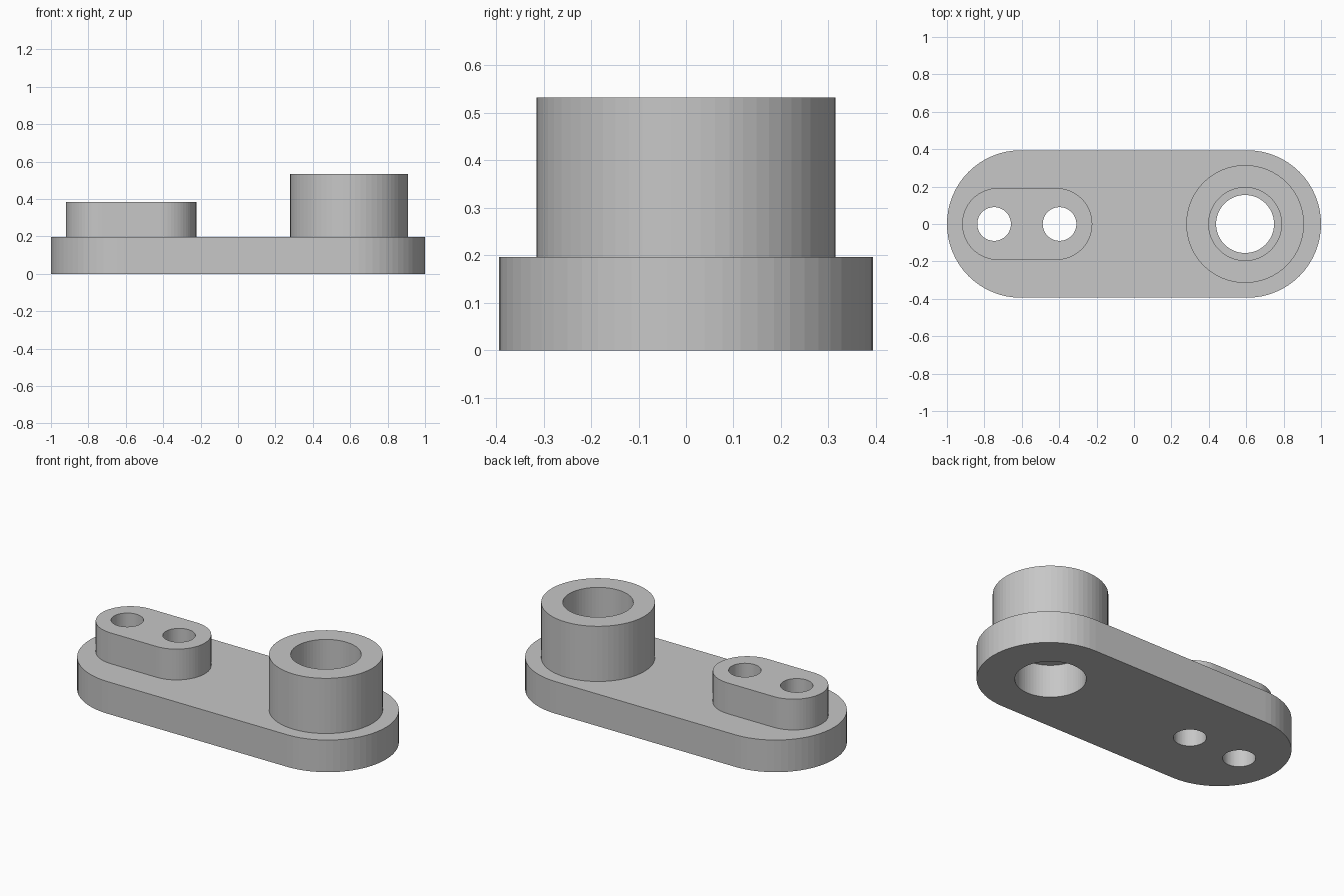
import bpy
import bmesh
from math import cos, sin, pi

cube = bpy.data.objects.get("Cube")
if cube:
    bpy.data.objects.remove(cube, do_unlink=True)

grey = bpy.data.materials.new("plain_grey")
grey.use_nodes = True
colour = (0.57, 0.57, 0.57, 1)
grey.diffuse_color = colour
grey.node_tree.nodes["Principled BSDF"].inputs["Base Color"].default_value = colour

HALF_ARC = 32  # segments in each rounded end


def stadium(name, x_left, x_right, radius, z_low, z_high):
    """Upright prism with round ends centred on x_left and x_right; a cylinder if equal."""
    points = []
    for centre, start in ((x_right, -pi / 2), (x_left, pi / 2)):
        # A plain cylinder shares its seam points between the two arcs
        count = HALF_ARC if x_left == x_right else HALF_ARC + 1
        for i in range(count):
            a = start + pi * i / HALF_ARC
            points.append((centre + radius * cos(a), radius * sin(a), z_low))
    bm = bmesh.new()
    face = bm.faces.new([bm.verts.new(p) for p in points])
    top = bmesh.ops.extrude_face_region(bm, geom=[face])["geom"]
    verts = [v for v in top if isinstance(v, bmesh.types.BMVert)]
    bmesh.ops.translate(bm, verts=verts, vec=(0, 0, z_high - z_low))
    bmesh.ops.recalc_face_normals(bm, faces=bm.faces[:])
    mesh = bpy.data.meshes.new(name)
    bm.to_mesh(mesh)
    bm.free()
    mesh.materials.append(grey)
    obj = bpy.data.objects.new(name, mesh)
    bpy.context.collection.objects.link(obj)
    return obj


def combine(body, other, operation):
    """Apply a boolean to the body and discard the other object."""
    mod = body.modifiers.new(operation, "BOOLEAN")
    mod.operation = operation
    mod.solver = "EXACT"
    mod.object = other
    other.hide_render = True
    bpy.context.view_layer.objects.active = body
    bpy.ops.object.modifier_apply(modifier=mod.name)
    bpy.data.objects.remove(other, do_unlink=True)


PLATE_TOP = 0.196
PAD_TOP = 0.384
BOSS_TOP = 0.533
BOSS_X = 0.594

# Plate with the raised pad and the tall round boss
link = stadium("link_plate", -0.606, 0.606, 0.394, 0, PLATE_TOP)
combine(link, stadium("pad", -0.727, -0.415, 0.192, 0.1, PAD_TOP), "UNION")
combine(link, stadium("boss", BOSS_X, BOSS_X, 0.315, 0.1, BOSS_TOP), "UNION")

# Pin holes through the pad
for x in (-0.748, -0.398):
    combine(link, stadium("pin_hole", x, x, 0.09, -0.1, 0.6), "DIFFERENCE")

# Bore through the boss, widened from both ends around an inner collar
for radius, low, high in ((0.155, -0.1, 0.7), (0.195, -0.1, 0.2), (0.195, 0.335, 0.7)):
    combine(link, stadium("bore", BOSS_X, BOSS_X, radius, low, high), "DIFFERENCE")
